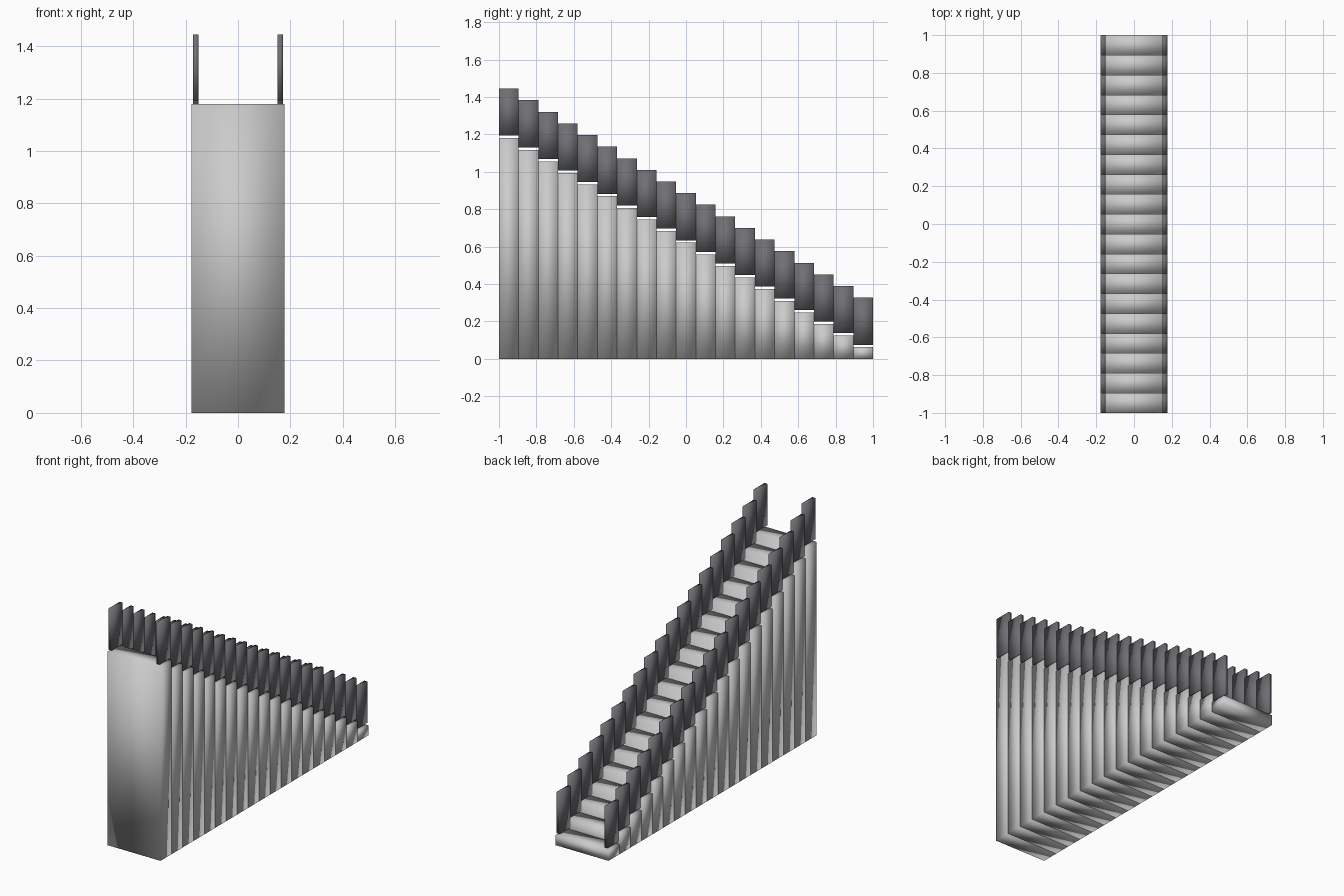
import bpy

if "Cube" in bpy.data.objects:
    bpy.data.objects.remove(bpy.data.objects["Cube"])

COUNT = 19
DEPTH = 2.0 / COUNT      # tread depth
RISE = 1.18 / COUNT      # step rise
HALF_W = 0.178           # half width of the stairs

panel_mat = bpy.data.materials.new("dark_grey")
panel_mat.diffuse_color = (0.16, 0.16, 0.175, 1)
panel_mat.use_nodes = True
panel_mat.node_tree.nodes["Principled BSDF"].inputs["Base Color"].default_value = panel_mat.diffuse_color


def box(name, lo, hi, mat=None):
    """Smooth-shaded box between two corners."""
    bpy.ops.mesh.primitive_cube_add(size=1, location=[(a + b) / 2 for a, b in zip(lo, hi)])
    ob = bpy.context.object
    ob.name = name
    ob.scale = [b - a for a, b in zip(lo, hi)]
    bpy.ops.object.transform_apply(location=False, rotation=False, scale=True)
    bpy.ops.object.shade_smooth()
    if mat:
        ob.data.materials.append(mat)
    return ob


for i in range(COUNT):
    y1 = 1.0 - i * DEPTH
    y0 = y1 - DEPTH
    top = RISE * (i + 1)
    # solid step reaching down to the ground
    box(f"step_{i + 1}", (-HALF_W, y0, 0), (HALF_W, y1, top))
    # side panels floating just above the step
    base = top + 0.013
    for side, x in (("left", -0.161), ("right", 0.161)):
        box(f"{side}_railing_panel_{i + 1}", (x - 0.01, y0, base),
            (x + 0.01, y1, base + 0.252), panel_mat)
